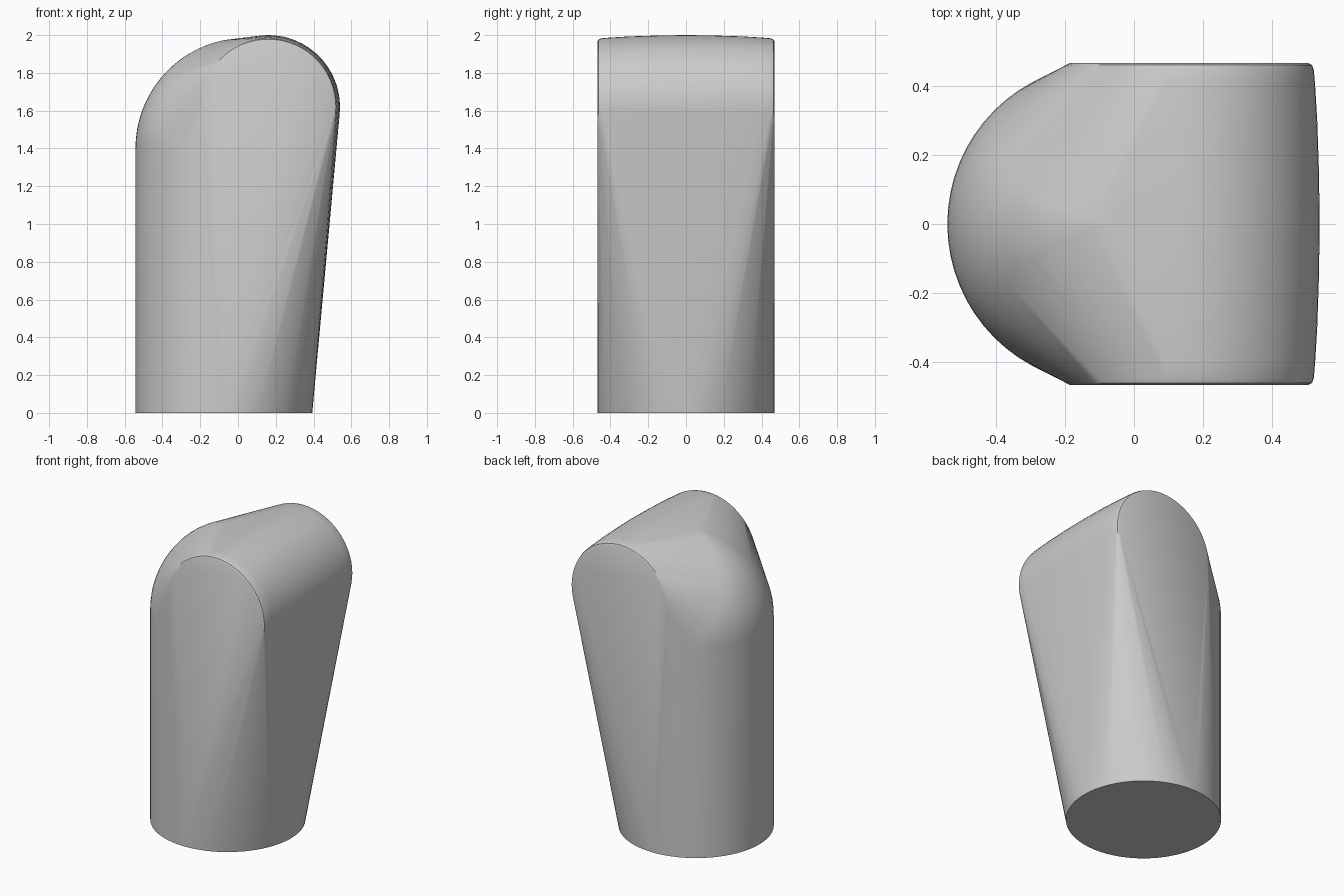
import bpy
import bmesh
from math import cos, sin, pi, radians, sqrt

cube = bpy.data.objects.get("Cube")
if cube:
    bpy.data.objects.remove(cube, do_unlink=True)

# Main dimensions
POST_X, POST_R = -0.075, 0.468      # upright round post
DOME_Z, DOME_R = 1.4, 0.585         # rounded shoulder on the post
HEAD_X, HEAD_Z = 0.16, 1.62         # crosswise barrel head
HEAD_PROFILE = [(0, 0.38), (0.15, 0.378), (0.3, 0.373), (0.4, 0.367),
                (0.448, 0.363), (0.462, 0.358), (0.468, 0.346)]
SEGMENTS = 64


def ring(bm, radius, place):
    """Add a ring of points, mapped into space by place(u, v)."""
    for i in range(SEGMENTS):
        a = 2 * pi * i / SEGMENTS
        bm.verts.new(place(radius * cos(a), radius * sin(a)))


bm = bmesh.new()

# Post: foot ring, then the shoulder arc revolved about the post axis
ring(bm, POST_R, lambda u, v: (POST_X + u, v, 0))
offset = DOME_R - POST_R
apex = sqrt(DOME_R ** 2 - offset ** 2)
STEPS = 16
for i in range(STEPS):
    t = i / STEPS * pi / 2 * 0.87
    z = DOME_Z + DOME_R * sin(t)
    ring(bm, DOME_R * cos(t) - offset, lambda u, v: (POST_X + u, v, z))
bm.verts.new((POST_X, 0, DOME_Z + apex))

# Head: slightly bulging barrel lying along y, with softened rims
for y, r in HEAD_PROFILE:
    for side in ((-1, 1) if y else (1,)):
        ring(bm, r, lambda u, v: (HEAD_X + u, side * y, HEAD_Z + v))

# Stretch one skin around post and head
hull = bmesh.ops.convex_hull(bm, input=bm.verts[:])
inside = {g for g in hull["geom_interior"] + hull["geom_unused"]
          if isinstance(g, bmesh.types.BMVert)}
bmesh.ops.delete(bm, geom=list(inside), context="VERTS")
bmesh.ops.dissolve_limit(bm, angle_limit=radians(0.3),
                         verts=bm.verts[:], edges=bm.edges[:])
bmesh.ops.recalc_face_normals(bm, faces=bm.faces[:])

mesh = bpy.data.meshes.new("body")
bm.to_mesh(mesh)
bm.free()
body = bpy.data.objects.new("body", mesh)
bpy.context.collection.objects.link(body)

# Plain grey finish
grey = bpy.data.materials.new("grey")
grey.use_nodes = True
colour = (0.6, 0.6, 0.6, 1)
grey.diffuse_color = colour
grey.node_tree.nodes["Principled BSDF"].inputs["Base Color"].default_value = colour
mesh.materials.append(grey)

bpy.context.view_layer.objects.active = body
body.select_set(True)
bpy.ops.object.shade_smooth_by_angle(angle=radians(35))
